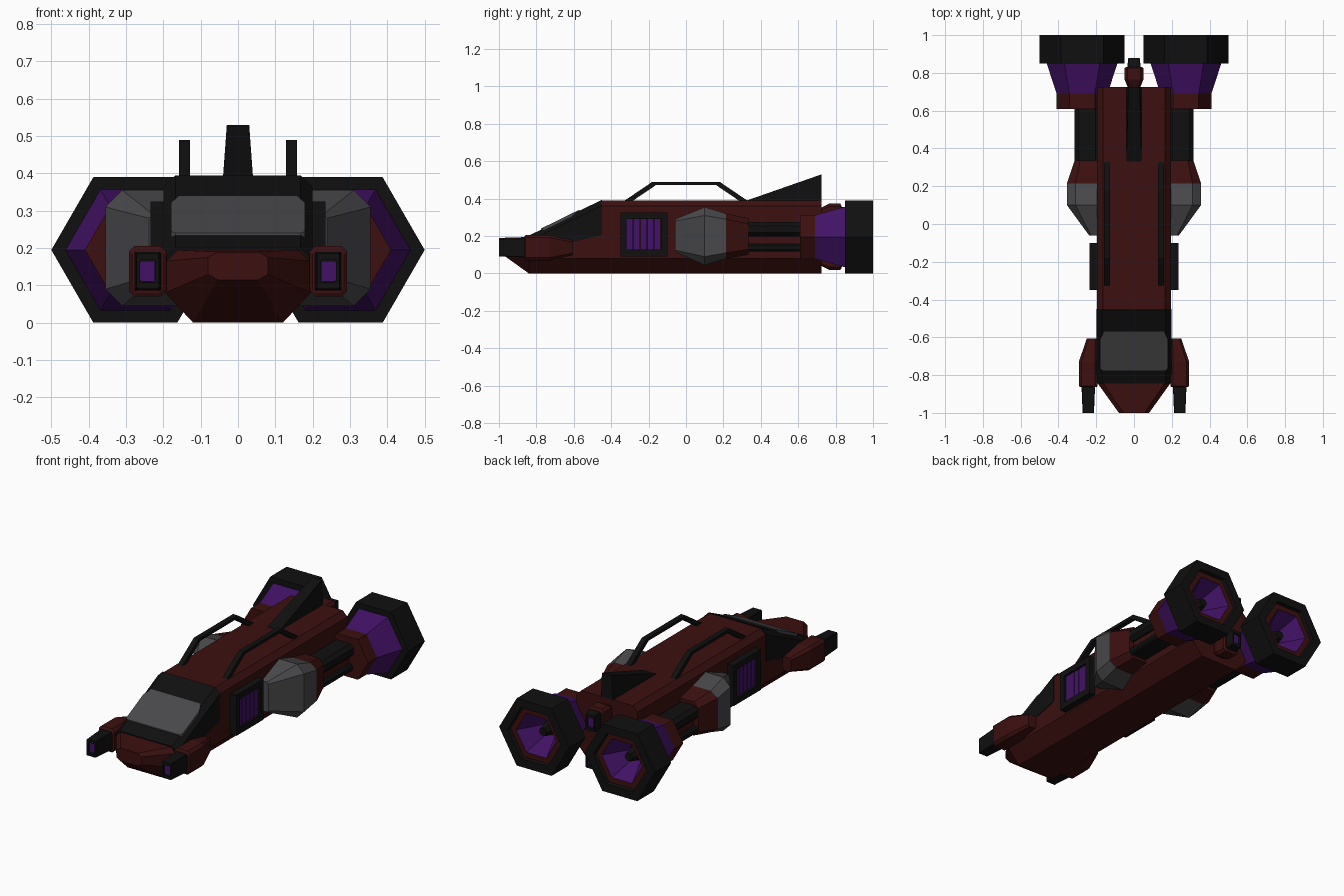
import bpy, bmesh, math

if "Cube" in bpy.data.objects:
    bpy.data.objects.remove(bpy.data.objects["Cube"])

def material(name, rgb):
    m = bpy.data.materials.new(name)
    m.diffuse_color = (*rgb, 1)
    m.use_nodes = True
    m.node_tree.nodes["Principled BSDF"].inputs["Base Color"].default_value = m.diffuse_color
    return m

RED = material("dark_red", (0.045, 0.005, 0.005))
BLACK = material("black", (0.005, 0.005, 0.005))
GREY = material("grey", (0.065, 0.065, 0.07))
PURPLE = material("purple", (0.055, 0.006, 0.13))

def loft(name, sections, mats, mirror=False, caps=True):
    """Skin closed rings of equal length; mats is one material or one per span."""
    per_span = isinstance(mats, list)
    mats = mats if per_span else [mats] * (len(sections) - 1)
    bm = bmesh.new()
    rings = [[bm.verts.new(p) for p in s] for s in sections]
    slots = list(dict.fromkeys(mats))
    n = len(rings[0])
    for a, b, m in zip(rings, rings[1:], mats):
        for i in range(n):
            j = (i + 1) % n
            bm.faces.new((a[i], a[j], b[j], b[i])).material_index = slots.index(m)
    if caps:
        bm.faces.new(rings[0]).material_index = slots.index(mats[0])
        bm.faces.new(rings[-1]).material_index = slots.index(mats[-1])
    bmesh.ops.recalc_face_normals(bm, faces=bm.faces)
    me = bpy.data.meshes.new(name)
    bm.to_mesh(me)
    bm.free()
    for m in slots:
        me.materials.append(m)
    ob = bpy.data.objects.new(name, me)
    bpy.context.collection.objects.link(ob)
    if mirror:
        ob.modifiers.new("mirror", 'MIRROR')
    return ob

def symmetric(half, y):
    """Ring at y from right-hand (x, z) points, bottom to top."""
    return [(x, y, z) for x, z in half] + [(-x, y, z) for x, z in reversed(half)]

def chamfer_rect(cx, y, cz, hx, hz, c):
    pts = [(hx - c, -hz), (hx, c - hz), (hx, hz - c), (hx - c, hz)]
    pts += [(-x, z) for x, z in reversed(pts)]
    return [(cx + x, y, cz + z) for x, z in pts]

def hexagon(cx, y, cz, r):
    return [(cx + r * math.cos(k * math.pi / 3), y, cz + r * math.sin(k * math.pi / 3)) for k in range(6)]

def box(name, x0, x1, y0, y1, z0, z1, mat, mirror=False):
    ring = lambda y: [(x0, y, z0), (x1, y, z0), (x1, y, z1), (x0, y, z1)]
    return loft(name, [ring(y0), ring(y1)], mat, mirror)

# Hull with tapered nose
def hull_half(top):
    return [(0.12, 0), (0.195, 0.08), (0.195, top - 0.03), (0.165, top)]
loft("hull", [
    symmetric([(0.055, 0.115), (0.08, 0.13), (0.08, 0.175), (0.055, 0.19)], -1),
    symmetric(hull_half(0.195), -0.84),
    symmetric(hull_half(0.39), -0.45),
    symmetric(hull_half(0.39), 0.725)], RED)

# Cockpit canopy shell and windscreen
def canopy_ring(y, low, top):
    return symmetric([(0.199, low), (0.199, top - 0.03), (0.168, top)], y)
loft("canopy", [canopy_ring(-0.845, 0.165, 0.2), canopy_ring(-0.6, 0.17, 0.32),
                canopy_ring(-0.45, 0.205, 0.394)], BLACK)
def screen_ring(lift):
    half = [(0.168, -0.775), (0.18, -0.765), (0.18, -0.61), (0.158, -0.57)]
    pts = half + [(-x, y) for x, y in reversed(half)]
    return [(x, y, 0.2 + (y + 0.845) * 0.49 + lift) for x, y in pts]
loft("windscreen", [screen_ring(-0.02), screen_ring(0.006)], GREY)

# Tail fin
loft("tail_fin", [[(s, 0.33, 0.38), (s, 0.725, 0.38), (s * 0.75, 0.725, 0.53), (s, 0.33, 0.392)]
                  for s in (-0.04, 0.04)], BLACK)

# Roof rails: a swept bar on each side
outer = [(-0.335, 0.385), (-0.18, 0.49), (0.18, 0.49), (0.335, 0.385)]
inner = [(-0.29, 0.385), (-0.16, 0.473), (0.16, 0.473), (0.29, 0.385)]
loft("roof_rails", [[(0.128, *o), (0.158, *o), (0.158, *i), (0.128, *i)]
                    for o, i in zip(outer, inner)], BLACK, mirror=True)

# Side vents: frame, backing and slats
y0, y1, z0, z1 = -0.35, -0.1, 0.09, 0.325
box("vent_frame_front", 0.18, 0.235, y0, y0 + 0.033, z0, z1, BLACK, True)
box("vent_frame_back", 0.18, 0.235, y1 - 0.033, y1, z0, z1, BLACK, True)
box("vent_frame_bottom", 0.18, 0.235, y0 + 0.033, y1 - 0.033, z0, z0 + 0.037, BLACK, True)
box("vent_frame_top", 0.18, 0.235, y0 + 0.033, y1 - 0.033, z1 - 0.033, z1, BLACK, True)
for k in range(5):
    y = y0 + 0.033 + k * 0.0368
    box(f"vent_slat_{k + 1}", 0.18, 0.222, y, y + 0.034, z0 + 0.037, z1 - 0.033, PURPLE, True)

# Side pods: grey armoured nose and red tail
def pod_ring(y, x, low, high, cx, cz):
    return [(0.15, y, low), (x - cx, y, low), (x, y, low + cz),
            (x, y, high - cz), (x - cx, y, high), (0.15, y, high)]
shell = [pod_ring(-0.06, 0.238, 0.115, 0.29, 0.01, 0.01),
         pod_ring(0.1, 0.355, 0.045, 0.355, 0.045, 0.045),
         pod_ring(0.215, 0.355, 0.08, 0.32, 0.045, 0.03),
         pod_ring(0.335, 0.315, 0.1, 0.295, 0.03, 0.03)]
loft("side_pod", shell, [GREY, GREY, RED], mirror=True)

# Twin struts linking pods to engines
loft("upper_strut", [chamfer_rect(0.25, y, 0.237, 0.065, 0.038, 0.02) for y in (0.32, 0.62)], BLACK, True)
loft("lower_strut", [chamfer_rect(0.25, y, 0.138, 0.06, 0.02, 0.01) for y in (0.32, 0.62)], BLACK, True)
box("strut_core", 0.18, 0.285, 0.32, 0.62, 0.15, 0.205, RED, True)

# Engines: six-sided turned profile (radius, y), outside then into the nozzle
profile = [(0.135, 0.61), (0.135, 0.69), (0.187, 0.85), (0.225, 0.85), (0.225, 1.0),
           (0.17, 1.0), (0.165, 0.98), (0.13, 0.98), (0.05, 0.84), (0.045, 0.84), (0.025, 0.92)]
loft("engine", [hexagon(0.275, y, 0.195, r) for r, y in profile],
     [RED, PURPLE, BLACK, BLACK, BLACK, BLACK, RED, PURPLE, BLACK, BLACK], mirror=True)

# Guns: chamfered body, hollow barrel, glowing muzzle
def gun(name, cx, cz, ys, yb, mirror):
    """ys: body tail, shoulder, front; yb: muzzle."""
    s = 1 if yb > ys[2] else -1
    loft(name + "_body", [chamfer_rect(cx - 0.02 * mirror, ys[0], cz, 0.028, 0.04, 0.01),
                          chamfer_rect(cx, ys[1], cz, 0.05, 0.068, 0.015),
                          chamfer_rect(cx, ys[2], cz, 0.05, 0.068, 0.015),
                          chamfer_rect(cx, ys[2] + 0.006 * s, cz, 0.042, 0.058, 0.012)], RED, mirror)
    rect = lambda y, hx, hz: chamfer_rect(cx, y, cz, hx, hz, 0.003)
    loft(name + "_barrel", [rect(ys[2], 0.036, 0.052), rect(yb, 0.03, 0.047),
                            rect(yb, 0.021, 0.03), rect(yb - 0.015 * s, 0.021, 0.03)], BLACK, mirror)
    loft(name + "_muzzle", [rect(yb - 0.03 * s, 0.02, 0.028), rect(yb - 0.01 * s, 0.02, 0.028)], PURPLE, mirror)

gun("front_gun", 0.242, 0.138, (-0.605, -0.73, -0.858), -1.0, True)
gun("upper_tail_gun", 0, 0.305, (0.71, 0.765, 0.825), 0.88, False)
gun("lower_tail_gun", 0, 0.087, (0.71, 0.765, 0.825), 0.88, False)
